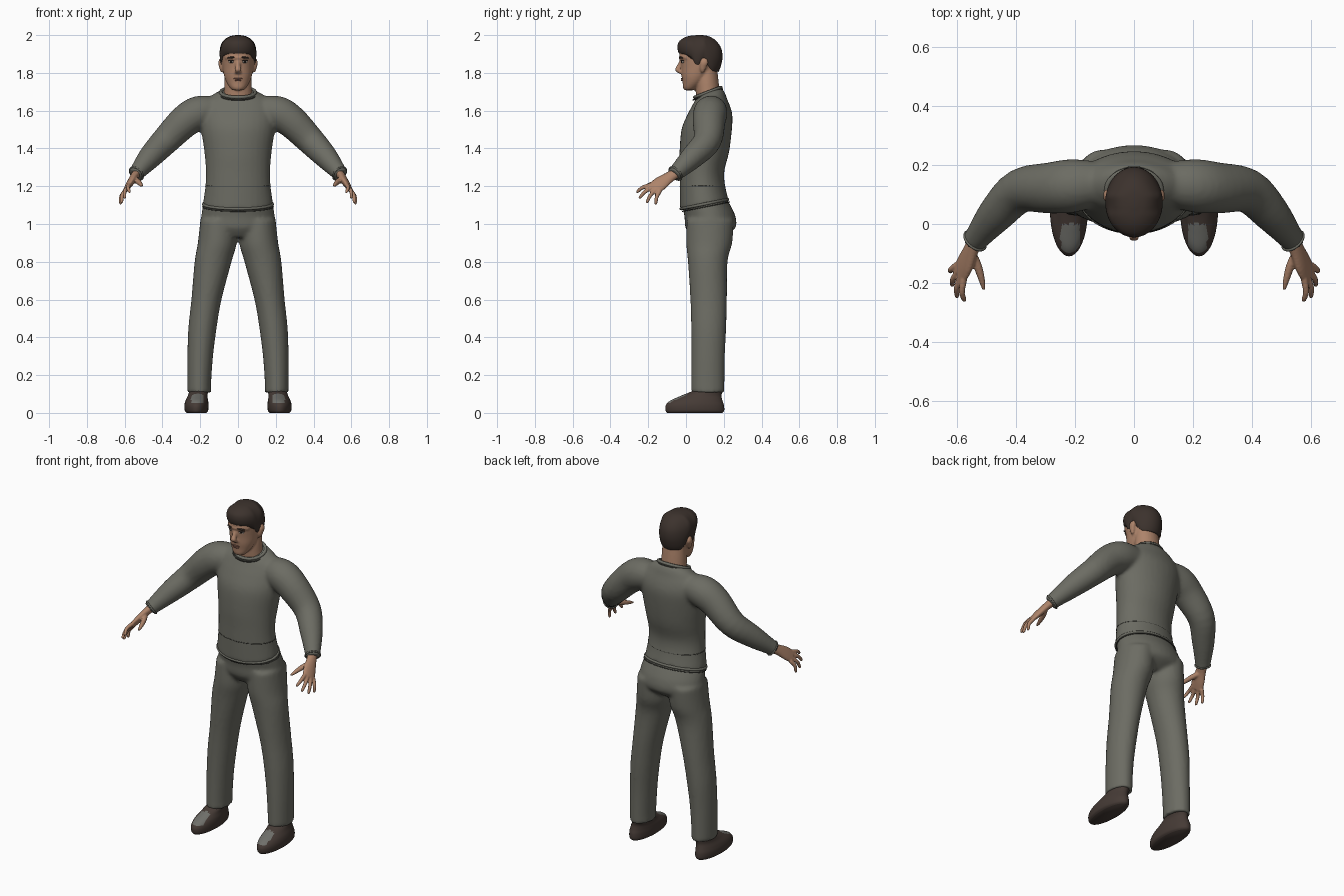
import bpy, bmesh, math
from mathutils import Vector, Matrix

cube = bpy.data.objects.get("Cube")
if cube:
    bpy.data.objects.remove(cube)


def material(name, *rgb):
    m = bpy.data.materials.new(name)
    m.use_nodes = True
    m.diffuse_color = (*rgb, 1)
    node = next(n for n in m.node_tree.nodes if n.type == 'BSDF_PRINCIPLED')
    node.inputs["Base Color"].default_value = (*rgb, 1)
    node.inputs["Roughness"].default_value = 0.8
    return m


CLOTH = material("grey cloth", .15, .15, .125)
SEAM = material("dark seam", .06, .06, .05)
SKIN = material("skin", .42, .23, .145)
LIPS = material("lips", .26, .12, .085)
HAIR = material("dark brown hair", .045, .032, .026)
SHOE = material("brown leather", .06, .043, .036)
PATCH = material("grey shoe panel", .16, .16, .145)
WHITE = material("eye white", .4, .36, .32)
IRIS = material("dark iris", .015, .012, .01)


def smooth_path(stations, steps=4):
    """Catmull-Rom interpolation through the stations."""
    p = [Vector(s) for s in stations]
    p = [p[0]] + p + [p[-1]]
    out = []
    for a, b, c, d in zip(p, p[1:], p[2:], p[3:]):
        for i in range(steps):
            t = i / steps
            out.append(b + (c - a) * (t / 2) + (a * 2 - b * 5 + c * 4 - d) * (t * t / 2)
                       + (b * 3 - a - c * 3 + d) * (t ** 3 / 2))
    return out + [p[-1]]


def tube(bm, stations, side=None, n=24, steps=4):
    """Loft ellipses (x, y, z, a, b); horizontal unless a side direction is given."""
    path = smooth_path(stations, steps)
    rings = []
    for i, s in enumerate(path):
        u, v = Vector((1, 0, 0)), Vector((0, 1, 0))
        if side:
            t = path[min(i + 1, len(path) - 1)].xyz - path[max(i - 1, 0)].xyz
            t.normalize()
            u = Vector(side)
            u = (u - t * u.dot(t)).normalized()
            v = t.cross(u)
        rings.append([bm.verts.new(s.xyz + u * (s[3] * math.cos(k * math.tau / n))
                                   + v * (s[4] * math.sin(k * math.tau / n))) for k in range(n)])
    for r, q in zip(rings, rings[1:]):
        for k in range(n):
            bm.faces.new((r[k], r[k - 1], q[k - 1], q[k]))
    bm.faces.new(rings[0])
    bm.faces.new(rings[-1])
    return [v for r in rings for v in r]


def upright(profile):
    """Turn (height, half width, front, back) into stations."""
    return [(0, (f + b) / 2, z, w, (b - f) / 2) for z, w, f, b in profile]


def finish(name, bm, mat, voxel=None, rounds=4):
    bmesh.ops.recalc_face_normals(bm, faces=bm.faces)
    me = bpy.data.meshes.new(name)
    bm.to_mesh(me)
    bm.free()
    me.materials.append(mat)
    me.shade_smooth()
    ob = bpy.data.objects.new(name, me)
    bpy.context.collection.objects.link(ob)
    if voxel:
        # fuse overlapping lofts into one skin
        r = ob.modifiers.new("Fuse", 'REMESH')
        r.mode, r.voxel_size, r.use_smooth_shade = 'VOXEL', voxel, True
        s = ob.modifiers.new("Soften", 'SMOOTH')
        s.factor, s.iterations = .5, rounds
    return ob


def ellipsoid(name, loc, size, mat, turn=0, tilt=0):
    bm = bmesh.new()
    m = (Matrix.Translation(loc) @ Matrix.Rotation(turn, 4, 'Z')
         @ Matrix.Rotation(tilt, 4, 'Y') @ Matrix.Diagonal((*size, 1)))
    bmesh.ops.create_uvsphere(bm, u_segments=20, v_segments=12, radius=1, matrix=m)
    return finish(name, bm, mat)


def band(name, centre, a, b, normal, depth, mat):
    """Closed elliptical piping around a neck, waist or wrist."""
    cu = bpy.data.curves.new(name, 'CURVE')
    cu.dimensions, cu.bevel_depth, cu.bevel_resolution = '3D', depth, 2
    sp = cu.splines.new('POLY')
    sp.points.add(39)
    q = Vector((0, 0, 1)).rotation_difference(Vector(normal))
    for k, p in enumerate(sp.points):
        t = k * math.tau / 40
        p.co = (*(Vector(centre) + q @ Vector((a * math.cos(t), b * math.sin(t), 0))), 1)
    sp.use_cyclic_u = True
    cu.materials.append(mat)
    ob = bpy.data.objects.new(name, cu)
    bpy.context.collection.objects.link(ob)


def flip(s, points):
    return [(s * p[0], *p[1:]) for p in points]


def clamp(t):
    return max(0, min(1, t))


SIDES = ((1, "left"), (-1, "right"))

# Shirt: torso with a tilted hem and neckline, fused with both sleeves
bm = bmesh.new()
torso = tube(bm, upright([(1.1, .187, -.032, .226), (1.2, .173, -.033, .207), (1.28, .17, -.033, .203),
                          (1.38, .178, -.034, .228), (1.5, .195, -.024, .243), (1.58, .2, .008, .245),
                          (1.64, .185, .04, .227), (1.68, .135, .058, .205), (1.7, .088, .055, .18)]), n=32)
for v in torso:
    v.co.z += .2 * (v.co.y - .1) * clamp((1.22 - v.co.z) / .12)
    v.co.z += .38 * (v.co.y - .115) * clamp((v.co.z - 1.66) / .04)
for s, _ in SIDES:
    tube(bm, flip(s, [(.1, .14, 1.6, .07, .07), (.2, .13, 1.59, .09, .09), (.28, .122, 1.545, .087, .087),
                      (.385, .112, 1.44, .075, .075), (.465, .035, 1.355, .063, .063),
                      (.53, -.045, 1.278, .044, .044), (.545, -.063, 1.26, .041, .041)]), (0, 1, .5))
finish("shirt", bm, CLOTH, .011)
band("collar", (0, .115, 1.697), .092, .074, (0, -.38, 1), .009, CLOTH)
band("collar_seam", (0, .115, 1.686), .1, .082, (0, -.38, 1), .004, SEAM)
band("shirt_hem", (0, .097, 1.105), .183, .126, (0, -.2, 1), .008, CLOTH)
band("waist_seam", (0, .087, 1.2), .171, .118, (0, 0, 1), .003, SEAM)

# Trousers: pelvis fused with both legs
bm = bmesh.new()
tube(bm, upright([(1.15, .172, -.02, .205), (1.1, .185, -.02, .235), (1.04, .195, -.008, .262),
                  (.98, .198, -.003, .262), (.93, .13, .03, .2)]), n=32)
for s, _ in SIDES:
    tube(bm, flip(s, [(.105, .128, 1.02, .095, .125), (.11, .123, .9, .103, .122),
                      (.132, .115, .8, .098, .105), (.167, .12, .6, .08, .097), (.188, .12, .45, .075, .093),
                      (.2, .117, .3, .068, .089), (.205, .116, .16, .063, .088), (.205, .116, .108, .063, .088)]))
finish("trousers", bm, CLOTH, .011)
band("belt_stitching", (0, .105, 1.092), .187, .127, (0, -.2, 1), .003, SEAM)

for s, label in SIDES:
    # Sleeve cuff
    band(label + "_cuff", (s * .538, -.056, 1.267), .041, .041, (s * .55, -.65, -.6), .005, CLOTH)

    # Hand: flat palm, four fingers and a thumb
    across = Vector((.38, .76, -.53))
    knuckle = Vector((.588, -.163, 1.19))
    bm = bmesh.new()
    side = (s * across.x, across.y, across.z)
    tube(bm, flip(s, [(.528, -.038, 1.278, .028, .025), (.55, -.085, 1.25, .031, .021),
                      (.572, -.135, 1.215, .041, .018), (.59, -.17, 1.187, .04, .013)]), side)
    tips = [(.575, -.264, 1.168), (.601, -.25, 1.137), (.618, -.21, 1.112), (.624, -.162, 1.104)]
    for i, tip in enumerate(tips):
        base = knuckle + across * (i * .021 - .0315)
        tip = Vector(tip)
        mid = base.lerp(tip, .5) + Vector((.007, -.004, .006))
        tube(bm, flip(s, [(*base, .012, .012), (*mid, .0105, .0105), (*base.lerp(tip, .9), .0085, .0085),
                          (*tip, .004, .004)]), side, 12)
    tube(bm, flip(s, [(.555, -.09, 1.24, .016, .016), (.53, -.14, 1.225, .015, .015),
                      (.515, -.19, 1.21, .011, .011), (.508, -.224, 1.2, .005, .005)]), side, 12)
    finish(label + "_hand", bm, SKIN, .005, 2)

    # Shoe with a grey panel over the toe
    bm = bmesh.new()
    tube(bm, flip(s, [(.22, .047, 0, .052, .146), (.22, .047, .012, .062, .155), (.22, .047, .04, .064, .154),
                      (.218, .055, .065, .06, .138), (.214, .08, .09, .052, .108),
                      (.208, .112, .115, .05, .08), (.206, .116, .13, .045, .072)]), n=40, steps=6)
    shoe = finish(label + "_shoe", bm, SHOE)
    shoe.data.materials.append(PATCH)
    for f in shoe.data.polygons:
        c = f.center
        if c.z > .052 and c.y < 0 and abs(abs(c.x) - .215) < .033:
            f.material_index = 1

# Head: skull, neck, nose, brow and ears fused
bm = bmesh.new()
tube(bm, upright([(1.63, .08, .06, .185), (1.7, .074, .052, .178), (1.76, .072, .05, .172),
                  (1.82, .068, .06, .165)]))
tube(bm, upright([(1.708, .028, -.008, .04), (1.722, .043, -.016, .065), (1.75, .061, -.018, .1),
                  (1.785, .074, -.024, .135), (1.83, .082, -.027, .17), (1.88, .086, -.033, .18),
                  (1.92, .088, -.035, .182), (1.96, .072, -.012, .16), (1.985, .035, .04, .12)]), n=32)
tube(bm, [(0, -.022, 1.872, .009, .009), (0, -.036, 1.84, .012, .012), (0, -.043, 1.815, .018, .016),
          (0, -.026, 1.797, .016, .012)], n=16)
tube(bm, [(-.065, .008, 1.88, .009, .009), (-.035, -.02, 1.884, .01, .01), (0, -.028, 1.88, .01, .01),
          (.035, -.02, 1.884, .01, .01), (.065, .008, 1.88, .009, .009)], (0, 0, 1), 12)
for s, _ in SIDES:
    tube(bm, [(s * .084, .088, 1.803, .006, .009), (s * .088, .09, 1.825, .011, .016),
              (s * .092, .096, 1.855, .013, .022), (s * .09, .096, 1.876, .007, .014)], n=16)
finish("head", bm, SKIN, .006, 3)

# Face details
ellipsoid("upper_lip", (0, -.021, 1.77), (.024, .006, .004), LIPS)
ellipsoid("lower_lip", (0, -.02, 1.761), (.019, .007, .005), LIPS)
for s, label in SIDES:
    ellipsoid(label + "_eye", (s * .037, -.019, 1.858), (.015, .005, .006), WHITE, s * .45)
    ellipsoid(label + "_iris", (s * .036, -.022, 1.859), (.007, .004, .006), IRIS, s * .45)
    ellipsoid(label + "_eyelid", (s * .038, -.02, 1.865), (.018, .006, .003), HAIR, s * .45)
    ellipsoid(label + "_eyebrow", (s * .039, -.026, 1.881), (.022, .006, .005), HAIR, s * .45, s * .1)

# Hair: cap pulled down to a hairline that follows temple, ear and nape
HAIRLINE = [(-.06, 1.905), (.0, 1.9), (.03, 1.885), (.05, 1.845), (.07, 1.845), (.095, 1.878),
            (.115, 1.84), (.14, 1.81), (.25, 1.795)]


def hairline(y):
    for (y0, z0), (y1, z1) in zip(HAIRLINE, HAIRLINE[1:]):
        if y <= y1:
            return z0 + (z1 - z0) * (y - y0) / (y1 - y0)
    return HAIRLINE[-1][1]


bm = bmesh.new()
cap = tube(bm, upright([(1.9, .089, -.037, .172), (1.915, .095, -.043, .184), (1.94, .097, -.045, .193),
                        (1.965, .089, -.037, .186), (1.985, .068, -.012, .158), (1.996, .042, .018, .122),
                        (2, .012, .055, .085)]), n=64)
for v in cap:
    v.co.z = 2 - (2 - v.co.z) * (2 - hairline(v.co.y)) / .1
finish("hair", bm, HAIR)
